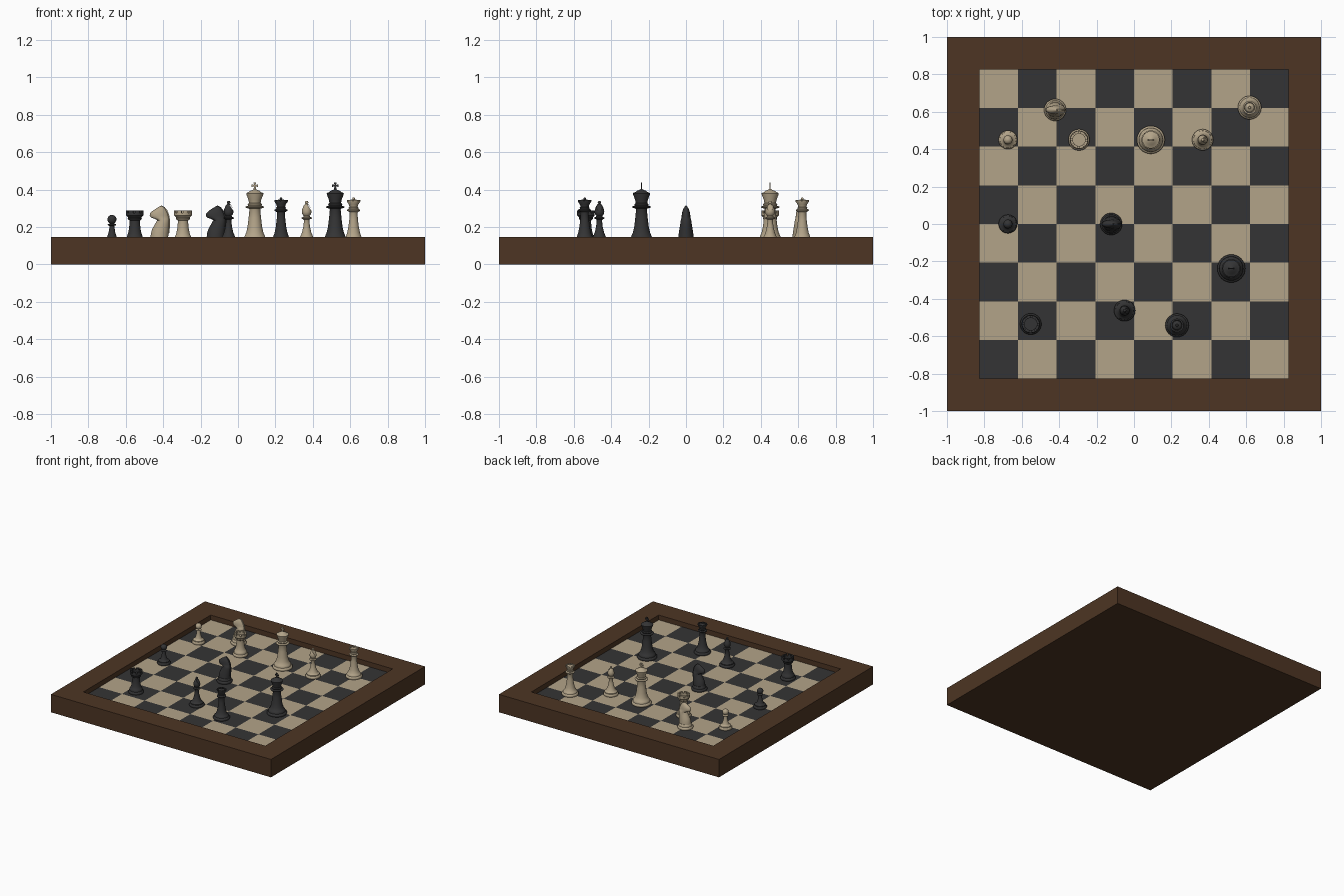
import bpy, bmesh, math
from mathutils import Matrix, Vector

if "Cube" in bpy.data.objects:
    bpy.data.objects.remove(bpy.data.objects["Cube"])

FLOOR = 0.107   # height of the playing surface
IN = 0.827      # half width of the playing surface


def material(name, rgb):
    m = bpy.data.materials.new(name)
    m.diffuse_color = (*rgb, 1)
    m.use_nodes = True
    m.node_tree.nodes["Principled BSDF"].inputs["Base Color"].default_value = m.diffuse_color
    return m


LIGHT = material("light_ivory", (0.45, 0.37, 0.25))
DARK = material("dark_charcoal", (0.034, 0.034, 0.035))
WOOD = material("brown_wood", (0.075, 0.036, 0.017))


def finish(name, bm, mats, pos=(0, 0, 0), smooth=True):
    bmesh.ops.recalc_face_normals(bm, faces=bm.faces[:])
    me = bpy.data.meshes.new(name)
    bm.to_mesh(me)
    bm.free()
    ob = bpy.data.objects.new(name, me)
    for m in mats:
        me.materials.append(m)
    ob.location = pos
    bpy.context.collection.objects.link(ob)
    if smooth:
        bpy.ops.object.select_all(action='DESELECT')
        ob.select_set(True)
        bpy.context.view_layer.objects.active = ob
        bpy.ops.object.shade_smooth_by_angle(angle=math.radians(40))
    return ob


def loft(rings):
    """Skin a list of equal-length point rings and cap both ends."""
    bm = bmesh.new()
    vs = [[bm.verts.new(p) for p in r] for r in rings]
    n = len(rings[0])
    for a, b in zip(vs, vs[1:]):
        for i in range(n):
            j = (i + 1) % n
            bm.faces.new((a[i], a[j], b[j], b[i]))
    bm.faces.new(vs[0][::-1])
    bm.faces.new(vs[-1])
    return bm


def ellipse(cx, rx, ry, z, n):
    return [(cx + rx * math.cos(2 * math.pi * i / n), ry * math.sin(2 * math.pi * i / n), z)
            for i in range(n)]


def lathe(profile, n=32):
    return loft([ellipse(0, r, r, z, n) for r, z in profile])


def ball(r, z, squash=1.0, steps=8):
    """Profile points of a ball, from near its bottom to its top."""
    return [(r * math.sin(t), z - r * squash * math.cos(t))
            for t in [math.pi * (0.15 + 0.84 * i / steps) for i in range(steps + 1)]]


def foot(r, waist):
    """Stepped round foot shared by all pieces."""
    return [(r * .96, FLOOR), (r, FLOOR + .005), (r, FLOOR + .012), (r * .93, FLOOR + .019),
            (r * .86, FLOOR + .021), (r * .85, FLOOR + .027), (waist * 1.12, FLOOR + .034),
            (waist, .147)]


def raise_teeth(bm, z, count, height, n=32):
    """Pull up alternate groups of the flat rim faces at height z."""
    per = n // count
    pick = []
    for f in bm.faces:
        c = f.calc_center_median()
        if len(f.verts) == 4 and all(abs(v.co.z - z) < 1e-5 for v in f.verts):
            k = int((math.atan2(c.y, c.x) % (2 * math.pi)) / (2 * math.pi) * n)
            if k % per < per - 1:
                pick.append(f)
    out = bmesh.ops.extrude_face_region(bm, geom=pick)
    top = [g for g in out["geom"] if isinstance(g, bmesh.types.BMVert)]
    bmesh.ops.translate(bm, verts=top, vec=(0, 0, height))
    old = [f for f in pick if f.is_valid]
    if old:
        bmesh.ops.delete(bm, geom=old, context='FACES_ONLY')


def box(bm, center, size):
    bmesh.ops.create_cube(bm, size=1, matrix=Matrix.Translation(center) @ Matrix.Diagonal((*size, 1)))


def pawn(name, x, y, mat):
    p = foot(.05, .026) + [(.018, .17), (.014, .195), (.013, .206), (.022, .210), (.023, .214),
                           (.014, .219)] + ball(.024, .241)
    finish(name, lathe(p), [mat], (x, y, 0))


def rook(name, x, y, mat):
    p = foot(.057, .043) + [(.036, .165), (.031, .19), (.028, .22), (.028, .235), (.036, .241),
                            (.038, .246), (.036, .251), (.042, .257), (.047, .262), (.047, .275),
                            (.033, .275), (.033, .258)]
    bm = lathe(p)
    raise_teeth(bm, .275, 8, .014)
    finish(name, bm, [mat], (x, y, 0))


def bishop(name, x, y, mat):
    p = foot(.057, .035) + [(.025, .17), (.018, .20), (.014, .235), (.016, .240), (.027, .245),
                            (.028, .250), (.018, .254), (.016, .260), (.023, .268), (.026, .281),
                            (.024, .295), (.017, .312), (.009, .323)] + ball(.009, .331)
    ob = finish(name, lathe(p), [mat], (x, y, 0))
    # slanted notch in the head
    bm = bmesh.new()
    rot = Matrix.Translation((x + .018, y, .302)) @ Matrix.Rotation(math.radians(-35), 4, 'Y')
    bmesh.ops.create_cube(bm, size=1, matrix=rot @ Matrix.Diagonal((.005, .08, .04, 1)))
    cutter = finish(name + "_notch_cutter", bm, [mat], smooth=False)
    cutter.hide_render = True
    cutter.hide_viewport = True
    mod = ob.modifiers.new("notch", 'BOOLEAN')
    mod.operation = 'DIFFERENCE'
    mod.object = cutter


def queen(name, x, y, mat):
    p = foot(.063, .042) + [(.034, .17), (.028, .20), (.023, .24), (.021, .275), (.023, .280),
                            (.034, .286), (.035, .292), (.025, .297), (.027, .303), (.022, .308),
                            (.025, .32), (.036, .336), (.036, .340), (.028, .340), (.026, .334)]
    bm = lathe(p)
    raise_teeth(bm, .340, 8, .004)
    finish(name, bm, [mat], (x, y, 0))
    dome = [(.026, .330), (.025, .338), (.018, .345), (.008, .348)] + ball(.007, .351)
    finish(name + "_dome", lathe(dome, 24), [mat], (x, y, 0))


def king(name, x, y, mat):
    p = foot(.075, .056) + [(.046, .17), (.039, .20), (.033, .25), (.029, .293), (.031, .298),
                            (.048, .303), (.050, .309), (.036, .314), (.038, .322), (.031, .328),
                            (.034, .345), (.045, .374), (.046, .380), (.040, .384), (.033, .386),
                            (.026, .393), (.012, .398), (.006, .402)]
    finish(name, lathe(p), [mat], (x, y, 0))
    # flared cross on top: four wedge arms around the centre
    bm = bmesh.new()
    for k in range(4):
        rot = Matrix.Translation((0, 0, .421)) @ Matrix.Rotation(k * math.pi / 2, 4, 'Y')
        arm = [(-.003, 0), (.003, 0), (.007, .017), (-.007, .017)]
        a = [bm.verts.new(rot @ Vector((u, -.003, w))) for u, w in arm]
        b = [bm.verts.new(rot @ Vector((u, .003, w))) for u, w in arm]
        bm.faces.new(a)
        bm.faces.new(b[::-1])
        for i in range(4):
            bm.faces.new((a[i], b[i], b[(i + 1) % 4], a[(i + 1) % 4]))
    finish(name + "_cross", bm, [mat], (x, y, 0), smooth=False)


def knight(name, x, y, mat):
    finish(name + "_foot", lathe(foot(.059, .043)), [mat], (x, y, 0))
    # head and neck: height, front x, back x, half thickness
    rows = [(.138, -.046, .048, .041), (.165, -.044, .050, .039), (.19, -.036, .053, .035),
            (.215, -.022, .055, .031), (.236, -.010, .055, .028), (.243, -.022, .054, .026),
            (.250, -.043, .052, .024), (.260, -.050, .050, .023), (.272, -.049, .046, .022),
            (.285, -.036, .040, .019), (.297, -.018, .033, .014), (.306, -.004, .026, .009),
            (.311, .004, .018, .004)]
    rings = [ellipse((a + b) / 2, (b - a) / 2, h, z, 24) for z, a, b, h in rows]
    finish(name, loft(rings), [mat], (x, y, 0))
    # mane: thin crest along the back of the neck
    out = [(.054, .165), (.058, .20), (.059, .23), (.055, .26), (.045, .288), (.030, .306), (.012, .315)]
    ins = [(.000, .300), (.015, .285), (.035, .25), (.040, .20), (.040, .165)]
    bm = bmesh.new()
    f = bm.faces.new([bm.verts.new((u, -.004, w)) for u, w in out + ins])
    g = bmesh.ops.extrude_face_region(bm, geom=[f], use_keep_orig=True)
    bmesh.ops.translate(bm, vec=(0, .008, 0),
                        verts=[v for v in g["geom"] if isinstance(v, bmesh.types.BMVert)])
    finish(name + "_mane", bm, [mat], (x, y, 0))


# wooden tray with a recessed floor
bm = bmesh.new()
sq = lambda h, z: [(-h, -h, z), (h, -h, z), (h, h, z), (-h, h, z)]
bm = loft([sq(1, 0), sq(1, .147), sq(IN, .147), sq(IN, .1)])
finish("board_frame", bm, [WOOD], smooth=False)

# chequered playing surface
bm = bmesh.new()
S = 2 * IN / 8
bmesh.ops.create_grid(bm, x_segments=8, y_segments=8, size=IN)
bmesh.ops.translate(bm, verts=bm.verts[:], vec=(0, 0, FLOOR))
for f in bm.faces:
    c = f.calc_center_median()
    f.material_index = (int((c.x + IN) / S) + int((c.y + IN) / S)) % 2
finish("board_squares", bm, [DARK, LIGHT], smooth=False)

# pieces
pawn("light_pawn", -.674, .45, LIGHT)
knight("light_knight", -.422, .61, LIGHT)
rook("light_rook", -.294, .45, LIGHT)
king("light_king", .09, .45, LIGHT)
bishop("light_bishop", .367, .45, LIGHT)
queen("light_queen", .618, .622, LIGHT)
pawn("dark_pawn", -.674, 0, DARK)
knight("dark_knight", -.122, 0, DARK)
rook("dark_rook", -.552, -.535, DARK)
bishop("dark_bishop", -.05, -.463, DARK)
queen("dark_queen", .23, -.542, DARK)
king("dark_king", .52, -.238, DARK)
